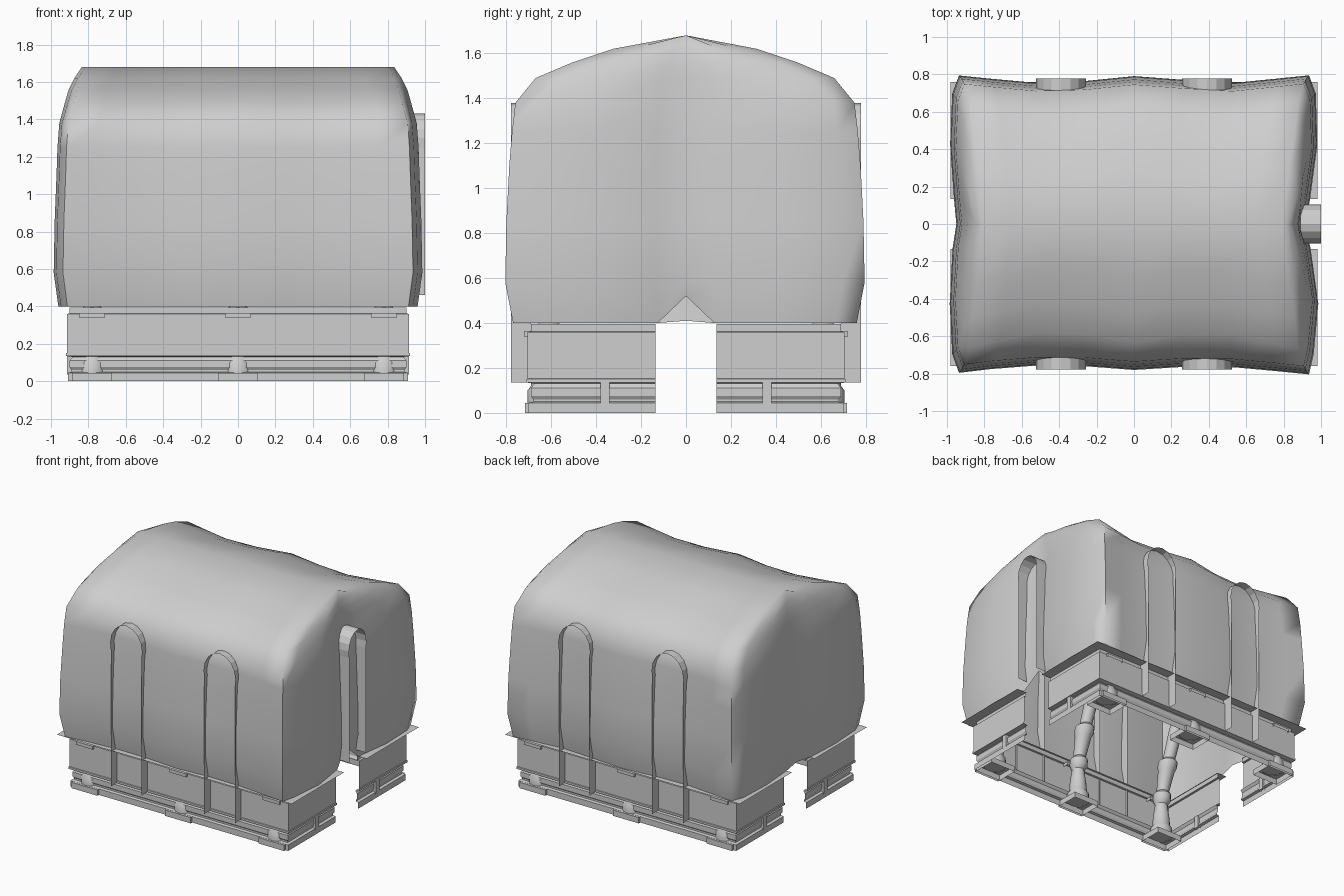
import bpy, bmesh, math, random

random.seed(4)
cube = bpy.data.objects.get("Cube")
if cube:
    bpy.data.objects.remove(cube, do_unlink=True)

stone = bpy.data.materials.new("grey_stone")
stone.use_nodes = True
GREY = (0.62, 0.62, 0.62, 1)
stone.diffuse_color = GREY
stone.node_tree.nodes["Principled BSDF"].inputs["Base Color"].default_value = GREY


def finish(bm, name, smooth=None):
    bmesh.ops.remove_doubles(bm, verts=bm.verts, dist=0.0005)
    bmesh.ops.recalc_face_normals(bm, faces=bm.faces)
    mesh = bpy.data.meshes.new(name)
    bm.to_mesh(mesh)
    bm.free()
    mesh.materials.append(stone)
    obj = bpy.data.objects.new(name, mesh)
    bpy.context.collection.objects.link(obj)
    if smooth:
        bpy.ops.object.select_all(action='DESELECT')
        obj.select_set(True)
        bpy.context.view_layer.objects.active = obj
        bpy.ops.object.shade_smooth_by_angle(angle=math.radians(smooth))
    return obj


def bridge(bm, a, b, closed=True):
    n = len(a)
    for i in range(n if closed else n - 1):
        j = (i + 1) % n
        quad = list(dict.fromkeys((a[i], a[j], b[j], b[i])))
        if len(quad) > 2:
            bm.faces.new(quad)


def open_box(name, x, y, z, sx, sy, sz):
    """Box without a bottom."""
    bm = bmesh.new()
    bmesh.ops.create_cube(bm, size=1)
    bm.normal_update()
    bmesh.ops.delete(bm, geom=[f for f in bm.faces if f.normal.z < -0.5], context='FACES')
    for v in bm.verts:
        v.co = (x + v.co.x * sx, y + v.co.y * sy, z + v.co.z * sz)
    return finish(bm, name)


def u_sweep(name, profile, half_x, half_y, side, gap=0.135):
    """Sweep an open (offset, z) profile round one side, mitred at both corners."""
    bm = bmesh.new()
    rings = []
    for sx, corner in ((-1, False), (-1, True), (1, True), (1, False)):
        rings.append([bm.verts.new((sx * (half_x + d), side * (half_y + d if corner else gap), z))
                      for d, z in profile])
    for a, b in zip(rings, rings[1:]):
        bridge(bm, a, b, closed=False)
    return finish(bm, name)


def niche(name, half_w, bottom, spring, top, place):
    """Open arched band; place(u, depth, z) positions each point, depth 0 to 1."""
    outline = [(half_w, bottom), (half_w, spring - 0.05)]
    for i in range(9):
        a = math.pi * i / 8
        outline.append((1.04 * half_w * math.cos(a), spring + (top - spring) * math.sin(a)))
    outline += [(-half_w, spring - 0.05), (-half_w, bottom)]
    bm = bmesh.new()
    rings = [[bm.verts.new(place(u, d, z)) for u, z in outline] for d in (0, 1)]
    bridge(bm, *rings, closed=False)
    return finish(bm, name)


# Outer rock shell, lofted upward from wavy rings to a long ridge
levels = [(0.40, 0.96, 0.74), (0.58, 0.985, 0.775), (0.85, 0.98, 0.77), (1.10, 0.97, 0.757),
          (1.25, 0.965, 0.745), (1.38, 0.955, 0.73), (1.49, 0.925, 0.615),
          (1.56, 0.905, 0.45), (1.62, 0.875, 0.27), (1.68, 0.835, 0)]
sway = {0.95: 1, 0.78: 0.3, 0.55: -0.6, 0.28: -0.4, 0: 0.5}
along = [-0.95, -0.78, -0.55, -0.28, 0, 0.28, 0.55, 0.78, 0.95]
across = [-0.9, -0.55, -0.17, 0, 0.17, 0.55, 0.9]
plan = [(u, -1) for u in along] + [(1, v) for v in across]
plan += [(-u, -v) for u, v in plan]
waves = [random.uniform(-0.008, 0.008) for p in plan]

bm = bmesh.new()
rings = []
for z, half_x, half_y in levels:
    ring = []
    bulge = 0.05 if 1.45 < z < 1.65 else 0.025
    for (u, v), wave in zip(plan, waves):
        x, y, h = u * half_x, v * half_y, z
        if abs(u) == 1:
            dent = 0.065 if u > 0 else 0.035
            fade = min(1, (1.68 - z) / 0.3)
            x -= u * dent * max(0, 1 - abs(v) / 0.4) * fade
            x -= u * 0.02 * (abs(v) > 0.8)
            x += wave * fade
            if z < 0.41 and v == 0:
                h = 0.52 if u > 0 else 0.41
        elif half_y:
            y += v * bulge * sway[abs(u)] - wave
        ring.append(bm.verts.new((x, y, h)))
    rings.append(ring)
for a, b in zip(rings, rings[1:]):
    bridge(bm, a, b)
finish(bm, "rock_shell", 75)

# Lower walls with plinth, roll moulding and cornice, split by the doorways
wall_profile = [(-0.005, 0), (-0.005, 0.045), (-0.025, 0.05), (-0.025, 0.06), (-0.015, 0.075),
                (-0.015, 0.11), (-0.03, 0.13), (0.005, 0.135), (0.005, 0.15), (0, 0.152),
                (0, 0.36), (-0.015, 0.362), (-0.015, 0.395)]
flange_profile = [(0, 0.396), (-0.085, 0.396)]

for side, label in ((-1, "front"), (1, "back")):
    u_sweep(label + "_lower_wall", wall_profile, 0.915, 0.705, side)
    u_sweep(label + "_flange", flange_profile, 0.98, 0.76, side)

    # Arched niches on the long walls
    for sx, hand in ((-1, "right"), (1, "left")):
        niche(f"{label}_{hand}_niche", 0.128, 0.135, 1.22, 1.38,
              lambda u, d, z: (sx * 0.39 + u, side * (0.69 + 0.088 * d), z))
        open_box(f"{label}_{hand}_strut", sx * 0.9, side * 0.36, 0.085, 0.03, 0.04, 0.1)

    # Pillars leaning into vault ribs, with pedestal and bracket
    path = [(0.625, 0.04, 0.08), (0.625, 0.1, 0.08), (0.625, 0.12, 0.065), (0.625, 0.2, 0.06),
            (0.625, 0.3, 0.045), (0.62, 0.33, 0.065), (0.615, 0.38, 0.065), (0.61, 0.4, 0.045),
            (0.57, 0.55, 0.06), (0.56, 0.58, 0.07), (0.55, 0.62, 0.07), (0.54, 0.64, 0.045),
            (0.46, 0.85, 0.05), (0.4, 1.0, 0.035), (0.29, 1.25, 0.03), (0.13, 1.48, 0.03),
            (0, 1.58, 0.03)]
    for x, spot in ((-0.78, "right"), (0, "middle"), (0.78, "left")):
        bm = bmesh.new()
        rings = []
        for y, z, r in path:
            tilt = min(1, max(0, (z - 0.85) / 0.6))
            rings.append([bm.verts.new((x + r * math.cos(a),
                                        side * (y + r * math.sin(a) * (1 - 0.7 * tilt)),
                                        z + r * math.sin(a) * tilt))
                          for a in (math.tau * k / 12 for k in range(12))])
        for a, b in zip(rings, rings[1:]):
            bridge(bm, a, b)
        finish(bm, f"{label}_{spot}_pillar_rib", 40)
        open_box(f"{label}_{spot}_pedestal", x, side * 0.625, 0.022, 0.215, 0.185, 0.044)
        open_box(f"{label}_{spot}_bracket", x, side * 0.69, 0.352, 0.14, 0.06, 0.025)

# Arched niche over the left doorway
niche("left_end_niche", 0.1, 0.46, 1.3, 1.43, lambda u, d, z: (0.89 + 0.11 * d, u, z))
